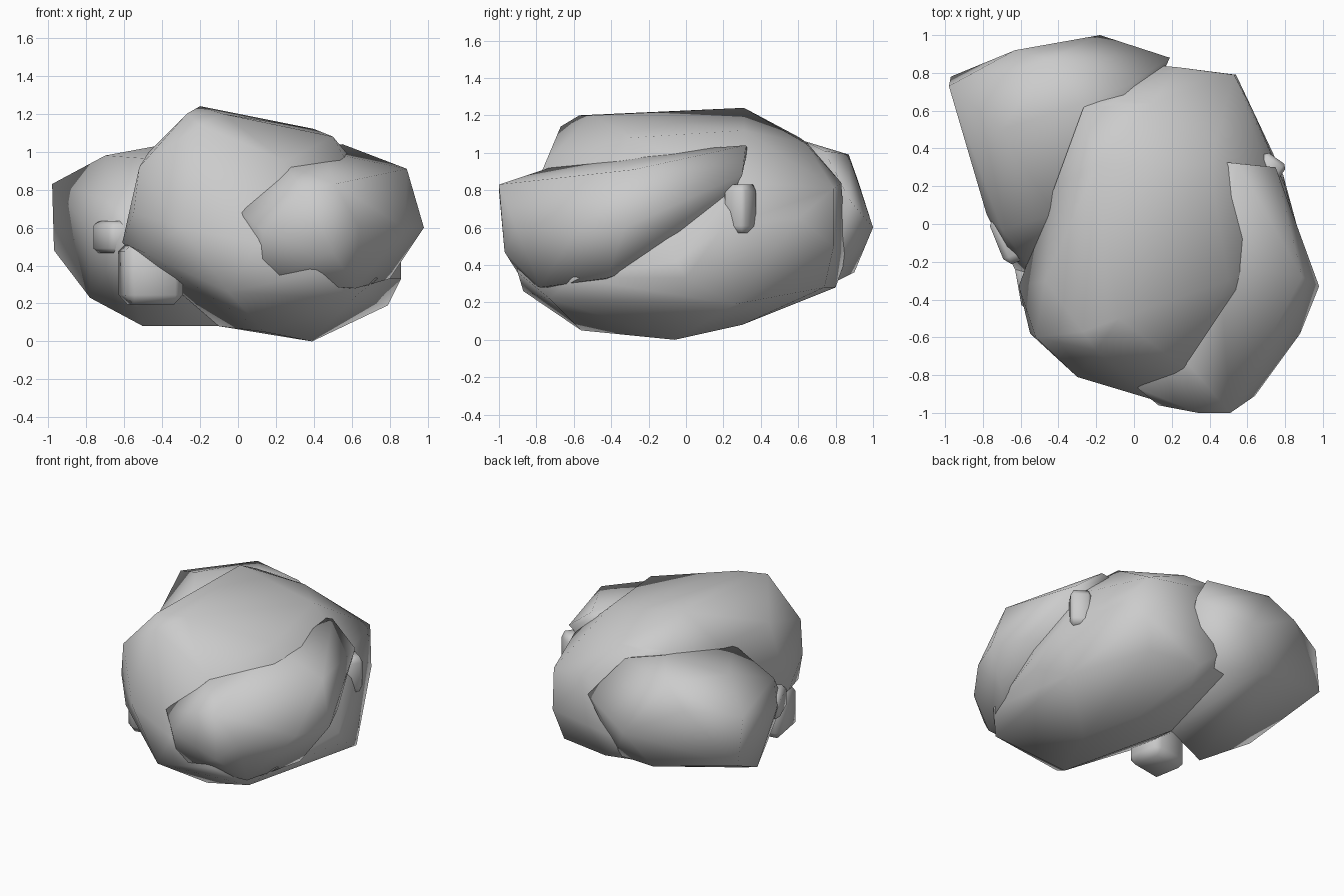
import bpy
import bmesh
import math
from mathutils import Matrix, Vector

start = bpy.data.objects.get("Cube")
if start:
    bpy.data.objects.remove(start, do_unlink=True)

# One grey stone colour for every lump
stone = bpy.data.materials.new("stone_grey")
stone.use_nodes = True
grey = (.6, .6, .6, 1)
stone.diffuse_color = grey
for node in stone.node_tree.nodes:
    if node.type == "BSDF_PRINCIPLED":
        node.inputs["Base Color"].default_value = grey
        node.inputs["Roughness"].default_value = .9


def finish(name, bm, sharp_angle):
    """Turn a bmesh into a smooth-shaded stone object."""
    bmesh.ops.recalc_face_normals(bm, faces=bm.faces)
    mesh = bpy.data.meshes.new(name)
    bm.to_mesh(mesh)
    bm.free()
    mesh.materials.append(stone)
    obj = bpy.data.objects.new(name, mesh)
    bpy.context.collection.objects.link(obj)
    bpy.ops.object.select_all(action="DESELECT")
    obj.select_set(True)
    bpy.context.view_layer.objects.active = obj
    bpy.ops.object.shade_smooth_by_angle(angle=math.radians(sharp_angle))
    return obj


def boulder(name, corners):
    """Wrap a convex stone around its corner points."""
    bm = bmesh.new()
    for corner in corners:
        bm.verts.new(corner)
    hull = bmesh.ops.convex_hull(bm, input=bm.verts)
    loose = {g for g in hull["geom_interior"] + hull["geom_unused"]
             if isinstance(g, bmesh.types.BMVert)}
    bmesh.ops.delete(bm, geom=list(loose), context="VERTS")
    return finish(name, bm, 75)


def pebble(name, centre, size, turn):
    """Small chamfered block half sunk into the stone."""
    bm = bmesh.new()
    bmesh.ops.create_cube(bm, size=1)
    bmesh.ops.bevel(bm, geom=bm.edges[:], offset=.15, segments=1,
                    affect="EDGES", profile=.5)
    place = (Matrix.Translation(Vector(centre))
             @ Matrix.Rotation(math.radians(turn), 4, "Z")
             @ Matrix.Diagonal(Vector(size)).to_4x4())
    bmesh.ops.transform(bm, matrix=place, verts=bm.verts)
    return finish(name, bm, 75)


# Large middle stone: crown, shoulders, flanks, back, underside
boulder("middle_boulder", [
    (-.27, -.57, 1.2), (-.2, .31, 1.24), (.4, .31, 1.12), (.5, -.3, 1.08),
    (-.2, -.67, 1.14), (-.08, -.5, 1.2), (.25, -.75, .95), (.1, .64, 1.05),
    (-.27, .61, 1.08), (-.08, .65, 1.05),
    (-.47, -.3, 1), (-.42, .2, 1), (-.52, -.6, .92), (-.55, -.58, .68),
    (-.61, -.33, .52), (-.5, -.6, .47), (-.3, -.81, .6), (.1, -.93, .52),
    (.42, -.9, .36), (.73, -.6, .33), (.86, -.05, .42), (.86, 0, .33),
    (.8, .2, .6), (.63, .6, .65), (.7, .3, .84),
    (.53, .79, .81), (.54, .79, .5), (.23, .83, .84), (-.1, .86, .45),
    (.48, .74, .28), (.1, .8, .28), (-.13, .78, .3),
    (.79, .26, .19), (.39, -.06, 0), (.14, -.56, .05), (.6, -.73, .22),
    (-.05, -.87, .26), (-.1, .27, .08), (.2, .3, .08),
])

# Overhanging stone on the front corner
boulder("front_boulder", [
    (.98, -.33, .6), (.89, -.28, .91), (.51, -1, .83), (.34, -1, .8),
    (.64, -.91, .6), (.88, -.58, .6), (.87, -.08, .6), (.75, .3, .88),
    (.55, .32, 1.04), (.46, .33, 1.02), (.45, -.2, 1.0), (.25, -.7, .93),
    (.02, -.87, .68), (.13, -.96, .58), (.5, -.97, .47), (.13, -.87, .31),
    (.62, -.78, .28), (.8, -.42, .33), (.4, -.5, .28), (.5, .1, .5),
])

# Lower stone on the back corner
boulder("back_boulder", [
    (-.98, .73, .83), (-.97, .78, .48), (-.63, .92, .85), (-.18, 1, .6),
    (-.45, .87, .99), (-.02, .74, 1.01), (.19, .88, .74), (-.7, .5, .98),
    (-.27, .64, 1.06), (-.42, .05, .96), (-.78, .05, .58), (-.78, .28, .23),
    (-.63, -.24, .48), (-.52, -.27, .6), (-.7, -.03, .75),
    (-.5, .09, .08), (-.1, .27, .08), (.02, .78, .3), (-.36, .9, .36),
])

# Small stones sunk into the sides
pebble("front_pebble", (-.46, -.31, .36), (.31, .27, .33), 10)
pebble("side_pebble", (-.63, -.06, .55), (.21, .27, .17), 22)
pebble("far_pebble", (.715, .29, .7), (.14, .14, .26), -35)
